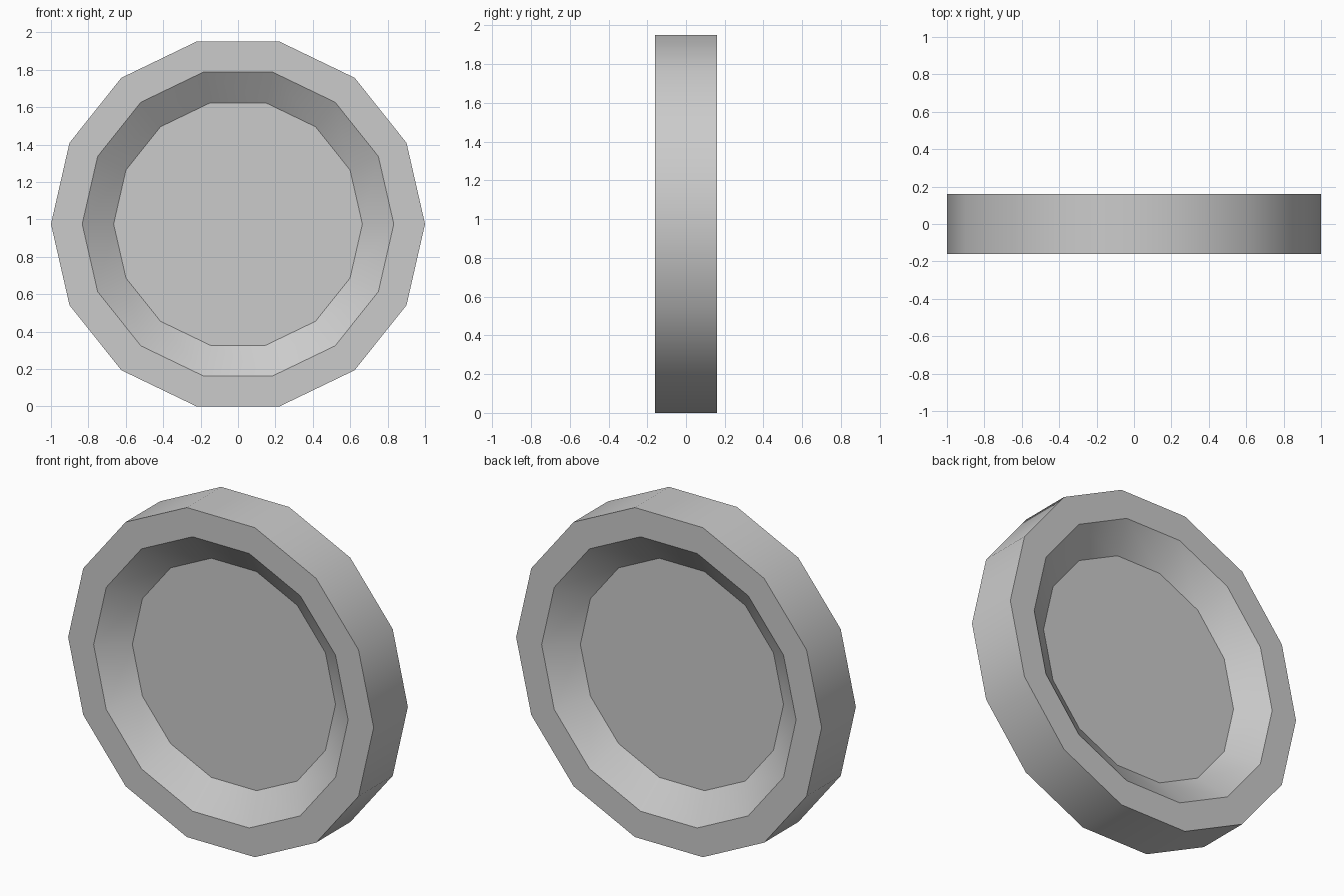
import bpy, bmesh
from math import pi, cos, sin, radians

if "Cube" in bpy.data.objects:
    bpy.data.objects.remove(bpy.data.objects["Cube"])

SIDES = 14
CENTRE_Z = cos(pi / SIDES)  # the wheel rests on a flat facet

# Half profile (radius, y): front floor, front rim, tread, back rim, back floor
PROFILE = [(0.665, -0.038), (0.833, -0.16), (1.0, -0.16),
           (1.0, 0.16), (0.833, 0.16), (0.665, 0.038)]


def ring(bm, r, y):
    return [bm.verts.new((r * cos(2 * pi * i / SIDES), y,
                          CENTRE_Z + r * sin(2 * pi * i / SIDES)))
            for i in range(SIDES)]


# Wheel: rings joined along the profile, dished floor on both sides
bm = bmesh.new()
rings = [ring(bm, r, y) for r, y in PROFILE]
for a, b in zip(rings, rings[1:]):
    for i in range(SIDES):
        j = (i + 1) % SIDES
        bm.faces.new((a[i], a[j], b[j], b[i]))
bm.faces.new(rings[0])
bm.faces.new(rings[-1])
bmesh.ops.recalc_face_normals(bm, faces=bm.faces)

mesh = bpy.data.meshes.new("wheel")
bm.to_mesh(mesh)
bm.free()
wheel = bpy.data.objects.new("wheel", mesh)
bpy.context.collection.objects.link(wheel)

# Smooth round the tread, sharp at the rim edges
bpy.context.view_layer.objects.active = wheel
wheel.select_set(True)
bpy.ops.object.shade_smooth_by_angle(angle=radians(30))
